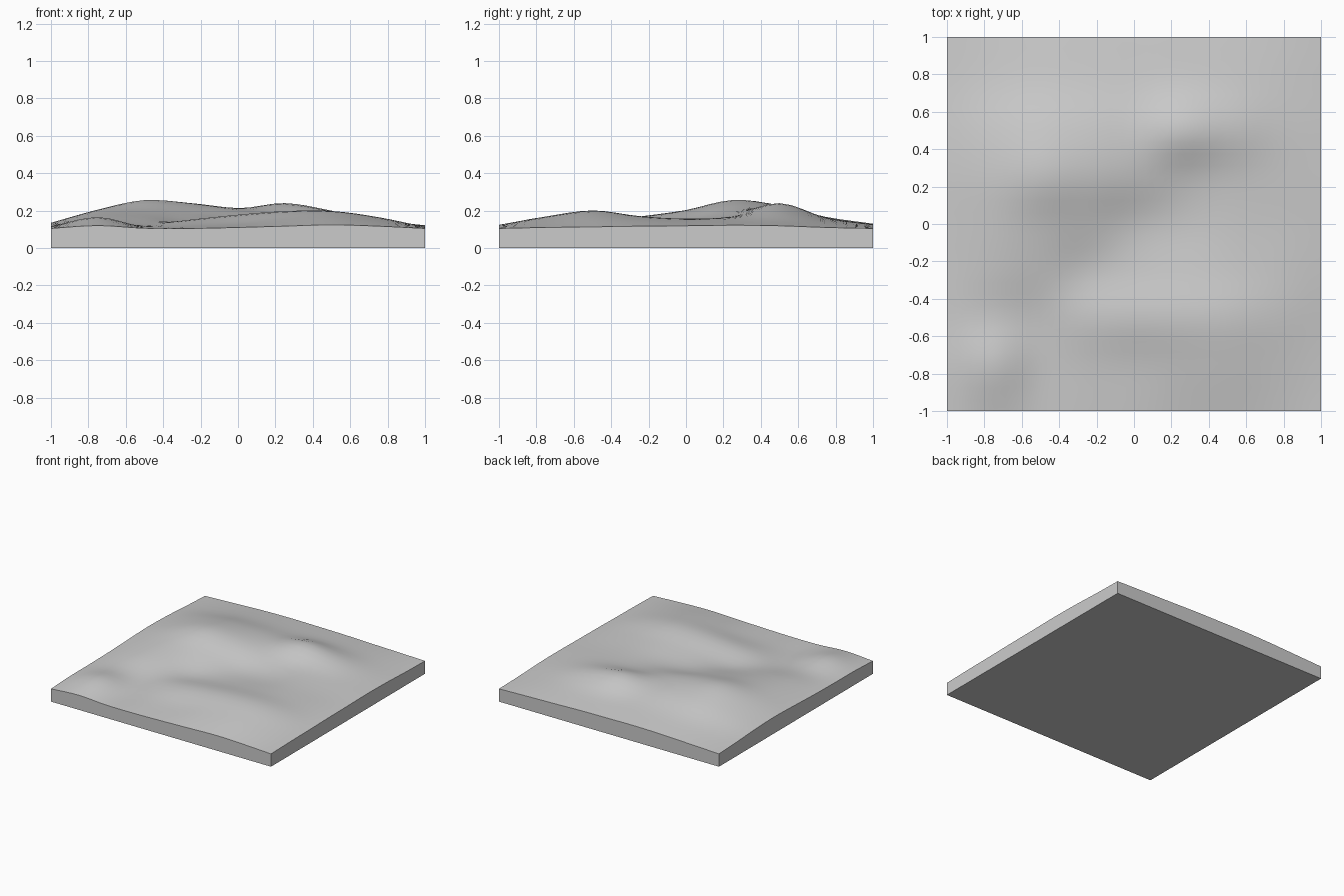
import bpy, bmesh, math

if "Cube" in bpy.data.objects:
    bpy.data.objects.remove(bpy.data.objects["Cube"])

# Coarse relief: heights in thousandths, rows run from y=-1 to y=1 every 0.25
RELIEF = [
    [105, 120, 106, 105, 110, 117, 124, 117, 105],
    [115, 165, 114, 122, 134, 158, 168, 145, 110],
    [116, 138, 125, 152, 178, 197, 198, 165, 113],
    [120, 165, 162, 137, 150, 166, 170, 152, 117],
    [128, 188, 203, 183, 150, 147, 157, 142, 119],
    [135, 205, 256, 238, 204, 175, 165, 145, 122],
    [130, 186, 226, 222, 210, 240, 200, 150, 119],
    [116, 142, 162, 166, 162, 162, 150, 131, 110],
    [105, 115, 125, 130, 128, 125, 118, 112, 105],
]
N = 32


def spline(vals, t):
    """Catmull-Rom through evenly spaced values, t from 0 to 1."""
    last = len(vals) - 1
    s = t * last
    i = min(int(s), last - 1)
    f = s - i
    b, c = vals[i], vals[i + 1]
    a = vals[i - 1] if i > 0 else 2 * b - c
    d = vals[i + 2] if i + 2 <= last else 2 * c - b
    return b + 0.5 * f * (c - a + f * (2 * a - 5 * b + 4 * c - d
                                       + f * (3 * (b - c) + d - a)))


def height(u, v):
    return spline([spline(row, u) for row in RELIEF], v) / 1000


# Rolling ground surface
bm = bmesh.new()
bmesh.ops.create_grid(bm, x_segments=N, y_segments=N, size=1)
for v in bm.verts:
    v.co.z = height((v.co.x + 1) / 2, (v.co.y + 1) / 2)

# Straight side walls dropped from the rim, then a flat base
rim = [e for e in bm.edges if e.is_boundary]
walls = bmesh.ops.extrude_edge_only(bm, edges=rim)["geom"]
for v in walls:
    if isinstance(v, bmesh.types.BMVert):
        v.co.z = 0
bmesh.ops.holes_fill(bm, edges=[e for e in bm.edges if e.is_boundary], sides=0)
bmesh.ops.recalc_face_normals(bm, faces=bm.faces)

mesh = bpy.data.meshes.new("terrain_tile")
bm.to_mesh(mesh)
bm.free()
tile = bpy.data.objects.new("terrain_tile", mesh)
bpy.context.collection.objects.link(tile)

# Smooth hills with crisp rim edges
bpy.context.view_layer.objects.active = tile
tile.select_set(True)
bpy.ops.object.shade_smooth_by_angle(angle=math.radians(35))
